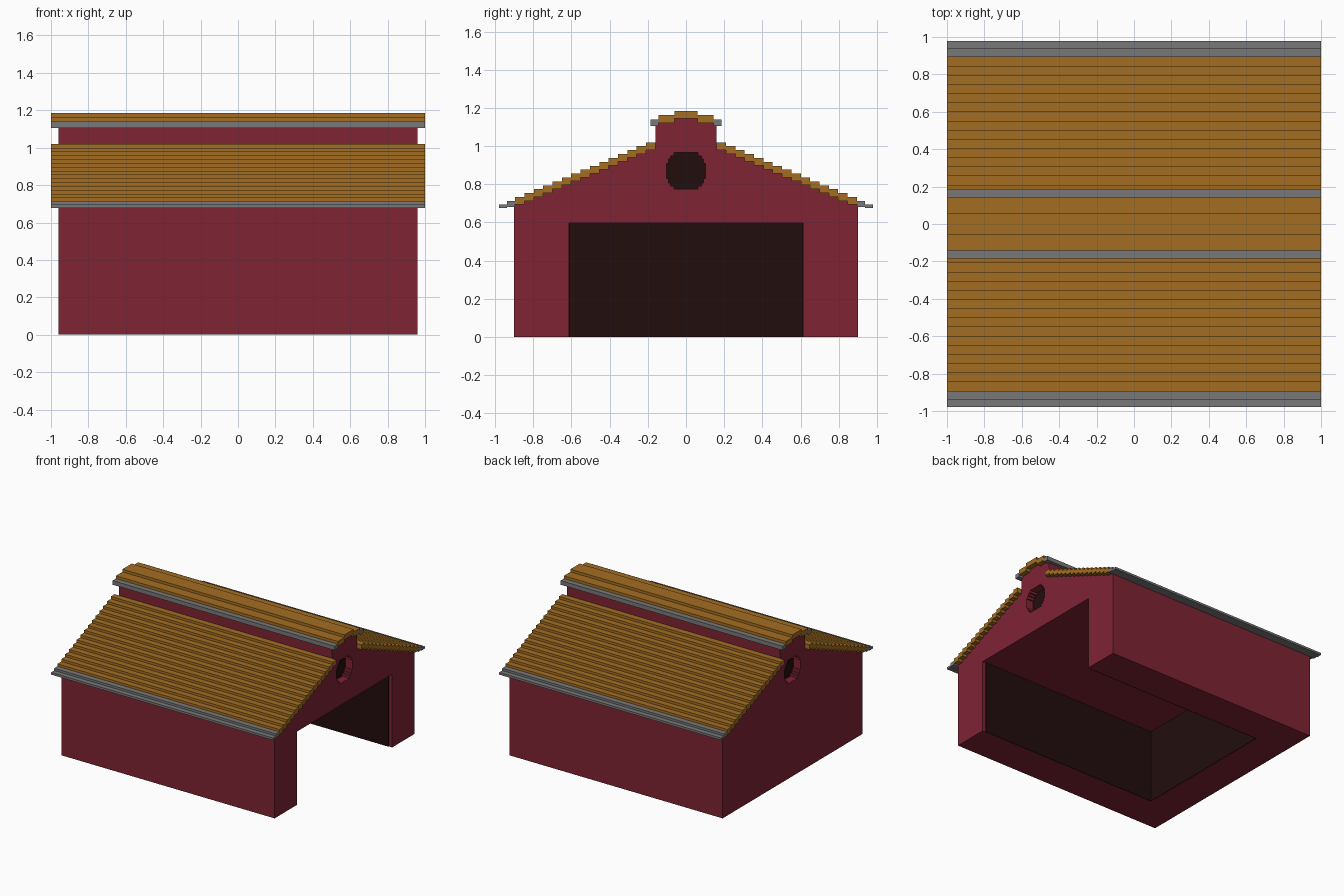
import bpy, bmesh

cube = bpy.data.objects.get("Cube")
if cube:
    bpy.data.objects.remove(cube, do_unlink=True)


def material(name, r, g, b):
    m = bpy.data.materials.new(name)
    m.use_nodes = True
    m.diffuse_color = (r, g, b, 1)
    m.node_tree.nodes["Principled BSDF"].inputs["Base Color"].default_value = (r, g, b, 1)
    return m


RED = material("barn red", 0.21, 0.017, 0.034)
ORANGE = material("roof ochre", 0.37, 0.155, 0.016)
GREY = material("trim grey", 0.19, 0.19, 0.19)
DARK = material("dark interior", 0.016, 0.004, 0.004)


def prisms(name, mat, profiles, x0, x1):
    """Extrude closed (y, z) profiles along x from x0 to x1."""
    bm = bmesh.new()
    for pts in profiles:
        face = bm.faces.new([bm.verts.new((x0, y, z)) for y, z in pts])
        out = bmesh.ops.extrude_face_region(bm, geom=[face])
        moved = [v for v in out["geom"] if isinstance(v, bmesh.types.BMVert)]
        bmesh.ops.translate(bm, verts=moved, vec=(x1 - x0, 0, 0))
    bmesh.ops.recalc_face_normals(bm, faces=bm.faces)
    mesh = bpy.data.meshes.new(name)
    bm.to_mesh(mesh)
    bm.free()
    mesh.materials.append(mat)
    ob = bpy.data.objects.new(name, mesh)
    bpy.context.collection.objects.link(ob)
    return ob


def rect(y0, y1, z0, z1):
    return [(y0, z0), (y1, z0), (y1, z1), (y0, z1)]


def both_sides(y0, y1, z0, z1):
    return [rect(y0, y1, z0, z1), rect(-y1, -y0, z0, z1)]


def cut(ob, cutter):
    mod = ob.modifiers.new("cut", "BOOLEAN")
    mod.operation = "DIFFERENCE"
    mod.solver = "EXACT"
    mod.object = cutter
    cutter.hide_render = True
    bpy.context.view_layer.objects.active = ob
    bpy.ops.object.modifier_apply(modifier=mod.name)
    bpy.data.objects.remove(cutter, do_unlink=True)


# Solid walls with gables and raised ridge
half = [(0.9, 0), (0.9, 0.702), (0.16, 1.008), (0.16, 1.125), (0.06, 1.152)]
outline = half + [(-y, z) for y, z in reversed(half)]
body = prisms("barn_walls", RED, [outline], -0.96, 0.96)

# Large doorway and hall, open at one end and below
DOOR, TOP, BACK = 0.613, 0.597, -0.68
cut(body, prisms("hall_cutter", RED, [rect(-DOOR, DOOR, -0.1, TOP)], BACK, 1.1))
prisms("hall_side_linings", DARK, both_sides(DOOR - 0.005, DOOR + 0.002, 0, TOP), BACK, 0.93)
prisms("hall_back_lining", DARK, [rect(-DOOR, DOOR, 0, TOP)], BACK - 0.002, BACK + 0.005)

# Stepped round windows in both gables
quarter = [(0.103, 0.04), (0.092, 0.04), (0.092, 0.062),
           (0.08, 0.062), (0.08, 0.078), (0.062, 0.078), (0.062, 0.096)]
right = [(y, -z) for y, z in reversed(quarter)] + quarter
stepped = right + [(-y, -z) for y, z in right]
window = [(y, z + 0.87) for y, z in stepped]
for side, name in ((1, "front_end"), (-1, "rear_end")):
    cut(body, prisms("window_cutter", RED, [window], side * 0.89, side * 1.1))
    prisms("window_pane_" + name, DARK, [window], side * 0.888, side * 0.895)

# Main roof: overlapping plank steps on both slopes
STEPS, RUN, RISE = 15, 0.049, 0.0205
planks = []
for i in range(STEPS):
    outer, low = 0.895 - RUN * i, 0.693 + RISE * i
    planks += both_sides(outer - RUN, outer, low, low + 0.04)
prisms("main_roof_planks", ORANGE, planks, -1, 1)

# Grey eaves below the planks
prisms("eaves_trim", GREY, both_sides(0.895, 0.938, 0.682, 0.713)
       + both_sides(0.938, 0.978, 0.677, 0.695), -1, 1)

# Raised ridge roof
prisms("ridge_roof_planks", ORANGE, both_sides(0.06, 0.143, 1.122, 1.163)
       + [rect(-0.06, 0.06, 1.145, 1.185)], -1, 1)
prisms("ridge_trim", GREY, both_sides(0.143, 0.185, 1.106, 1.14), -1, 1)
